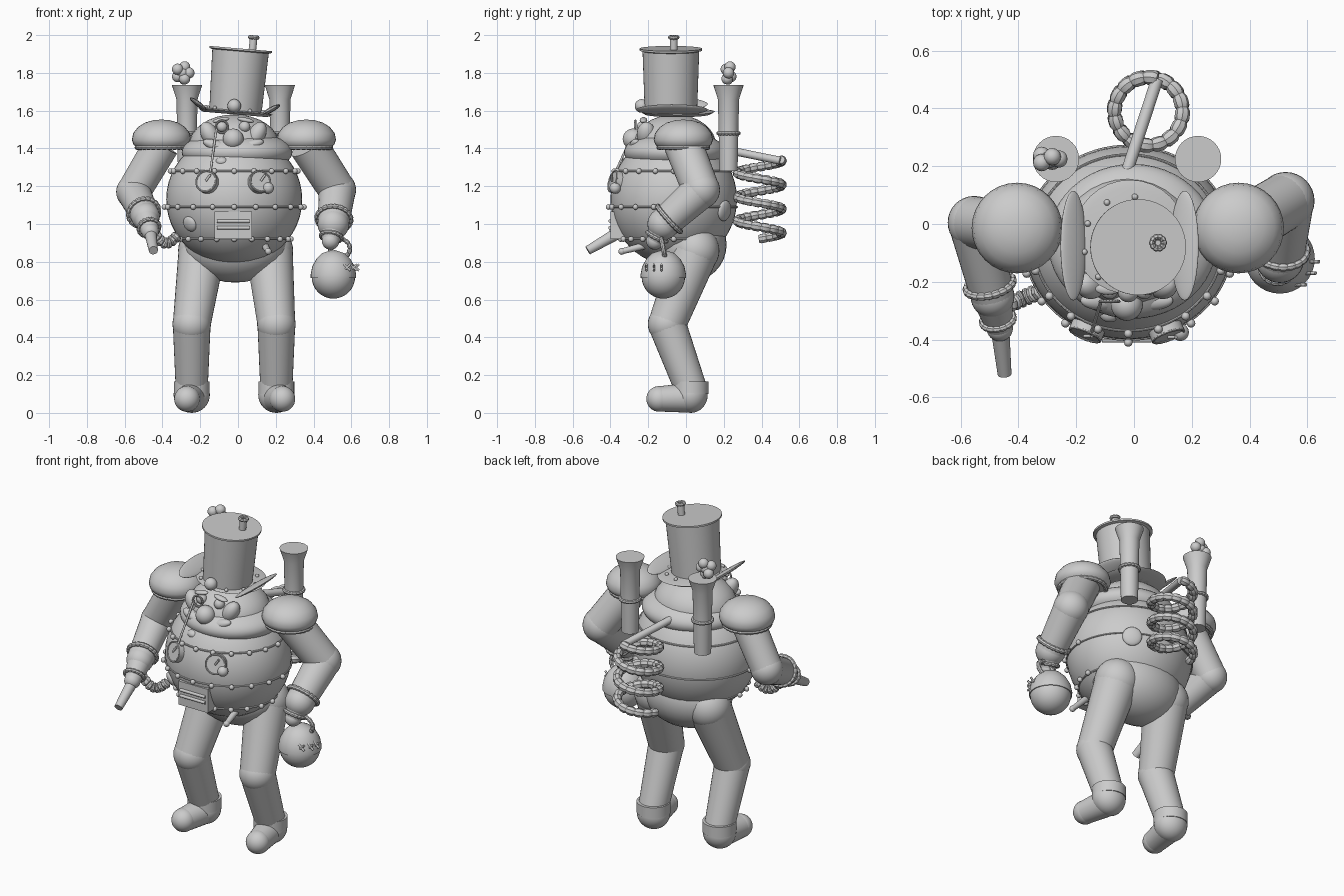
import bpy, bmesh, math
from math import sin, cos, pi, sqrt
from mathutils import Vector as V

if "Cube" in bpy.data.objects:
    bpy.data.objects.remove(bpy.data.objects["Cube"], do_unlink=True)

grey = bpy.data.materials.new("plain grey")
grey.use_nodes = True
grey.diffuse_color = (0.6, 0.6, 0.6, 1)
grey.node_tree.nodes["Principled BSDF"].inputs["Base Color"].default_value = grey.diffuse_color
parts = []


def add(name, mesh):
    ob = bpy.data.objects.new(name, mesh)
    bpy.context.collection.objects.link(ob)
    mesh.materials.clear()
    mesh.materials.append(grey)
    parts.append(ob)
    return ob


def from_bm(name, bm):
    bmesh.ops.recalc_face_normals(bm, faces=bm.faces)
    mesh = bpy.data.meshes.new(name)
    bm.to_mesh(mesh)
    bm.free()
    return add(name, mesh)


def ball(name, at, r, rot=(0, 0, 0), seg=32):
    bm = bmesh.new()
    bmesh.ops.create_uvsphere(bm, u_segments=seg, v_segments=seg // 2, radius=1)
    ob = from_bm(name, bm)
    ob.location = at
    ob.scale = (r, r, r) if isinstance(r, (int, float)) else r
    ob.rotation_euler = rot
    return ob


def lathe(name, at, profile, axis=(0, 0, 1), steps=32):
    bm = bmesh.new()
    vs = [bm.verts.new((r, 0, z)) for r, z in profile]
    es = [bm.edges.new(p) for p in zip(vs, vs[1:])]
    bmesh.ops.spin(bm, geom=vs + es, cent=(0, 0, 0), axis=(0, 0, 1),
                   angle=2 * pi, steps=steps, use_merge=False)
    bmesh.ops.remove_doubles(bm, verts=bm.verts, dist=1e-5)
    ob = from_bm(name, bm)
    ob.location = at
    ob.rotation_euler = V(axis).to_track_quat("Z", "Y").to_euler()
    return ob


def rod(name, a, b, r1, r2=None):
    d = V(b) - V(a)
    r2 = r1 if r2 is None else r2
    return lathe(name, a, [(0, 0), (r1, 0), (r2, d.length), (0, d.length)], d)


def tube(name, path, n, r, closed=False, rope=True):
    """Sweep a tube along path(t), t in 0..1, with n bulging rope segments."""
    cu = bpy.data.curves.new(name, "CURVE")
    cu.dimensions = "3D"
    cu.bevel_depth = r
    cu.bevel_resolution = 2
    cu.use_fill_caps = True
    sp = cu.splines.new("POLY")
    total = n * 4 + (0 if closed else 1)
    sp.points.add(total - 1)
    for i, p in enumerate(sp.points):
        p.co = (*path(i / (n * 4)), 1)
        p.radius = 0.78 if rope and i % 4 == 0 else 1
    sp.use_cyclic_u = closed
    ob = bpy.data.objects.new(name, cu)
    bpy.context.collection.objects.link(ob)
    deps = bpy.context.evaluated_depsgraph_get()
    mesh = bpy.data.meshes.new_from_object(ob.evaluated_get(deps))
    bpy.data.objects.remove(ob, do_unlink=True)
    return add(name, mesh)


def ring(name, at, axis, R, r, n=20):
    q = V(axis).to_track_quat("Z", "Y")
    return tube(name, lambda t: V(at) + q @ V((R * cos(2 * pi * t), R * sin(2 * pi * t), 0)), n, r, True)


# Belly, with helpers that find points on its surface
BC, BR = V((-0.02, -0.065, 1.13)), V((0.36, 0.335, 0.35))
ball("belly", BC, BR, seg=48)


def on_belly(x, z, side=-1):
    u, w = (x - BC.x) / BR.x, (z - BC.z) / BR.z
    v = side * sqrt(1 - u * u - w * w)
    return V((x, BC.y + v * BR.y, z)), V((u / BR.x, v / BR.y, w / BR.z)).normalized()


def belt(z, count):
    s = sqrt(1 - ((z - BC.z) / BR.z) ** 2)
    at = lambda a: V((BC.x + (BR.x * s + 0.002) * cos(a), BC.y + (BR.y * s + 0.002) * sin(a), z))
    tube("belly_seam", lambda t: at(2 * pi * t), 20, 0.005, True, False)
    for i in range(count):
        p = at(pi + pi * i / (count - 1))
        ball("belly_rivet", p + (p - V((BC.x, BC.y, z))).normalized() * 0.01, 0.015, seg=12)


belt(1.28, 11)
belt(1.09, 11)
belt(0.92, 11)

# Pelvis, collar and head
ball("pelvis", (-0.015, 0.01, 0.89), (0.275, 0.205, 0.2))
ball("collar", (-0.005, -0.06, 1.38), (0.293, 0.268, 0.115), seg=48)
ball("head", (-0.02, -0.06, 1.415), (0.24, 0.22, 0.165))

# Face
ball("nose", (-0.025, -0.28, 1.45), 0.055)
ball("mouth", (-0.085, -0.31, 1.33), (0.035, 0.03, 0.025))
for s in (-1, 1):
    ball("cheek", (-0.025 + s * 0.125, -0.21, 1.475), (0.045, 0.05, 0.07), (0, s * 0.5, 0))
    ball("moustache", (-0.025 + s * 0.08, -0.265, 1.41), (0.085, 0.035, 0.03), (0, -s * 0.35, 0))
    ball("eye", (-0.025 + s * 0.06, -0.23, 1.515), 0.03)
    ball("eyebrow", (-0.025 + s * 0.065, -0.225, 1.55), (0.045, 0.02, 0.013), (0, s * 0.2, 0))
ring("monocle", (-0.085, -0.268, 1.515), (0, 1, 0), 0.032, 0.006)
rod("monocle_chain", (-0.115, -0.27, 1.5), (-0.15, -0.385, 1.25), 0.006)

# Top hat
tilt = V((0.085, 0, 1)).normalized()
lathe("hat_brim", (-0.015, -0.045, 1.58), [(0, 0), (0.17, 0), (0.198, 0.015), (0.17, 0.022), (0, 0.022)], tilt)
for x, z, a in ((-0.21, 1.635, 0.65), (0.175, 1.605, -0.5)):
    ball("brim_flap", (x, -0.075, z), (0.055, 0.19, 0.014), (0, a, 0))
lathe("hat_crown", (-0.015, -0.08, 1.58),
      [(0, 0), (0.138, 0), (0.15, 0.335), (0.166, 0.34), (0.166, 0.35), (0, 0.35)], tilt, 48)
for i in range(10):
    a = 2 * pi * i / 10 + 0.2
    ball("hat_rivet", (-0.015 + 0.16 * cos(a), -0.065 + 0.16 * sin(a), 1.605 - 0.014 * cos(a)), 0.011, seg=12)
ball("hat_bauble", (-0.02, -0.235, 1.625), 0.036)
rod("hat_pipe", (0.075, -0.065, 1.91), (0.083, -0.065, 1.985), 0.02)
ring("hat_pipe_rim", (0.083, -0.065, 1.988), tilt, 0.02, 0.011, 10)

# Shoulder domes
for x in (-0.405, 0.362):
    lathe("shoulder_dome", (x, -0.014, 1.405),
          [(0, 0), (0.13, 0), (0.148, 0.015), (0.157, 0.04), (0.15, 0.075), (0.125, 0.108),
           (0.087, 0.132), (0.045, 0.144), (0, 0.148)])
    ring("shoulder_rope", (x, -0.014, 1.405), (0, 0, 1), 0.13, 0.013, 28)


# Arms: shoulder, elbow, wrist and fingertip of each
def arm(side, shoulder, elbow, wrist, tip, r):
    fore, hand = V(wrist) - V(elbow), V(tip) - V(wrist)
    rod(side + "_upper_arm", shoulder, elbow, r + 0.005, r)
    ball(side + "_elbow", elbow, r + 0.002)
    rod(side + "_forearm", elbow, wrist, r, r - 0.015)
    ring(side + "_forearm_rope", V(elbow) + fore * 0.85, fore, r - 0.008, 0.014)
    ball(side + "_wrist", wrist, r - 0.014)
    rod(side + "_hand", wrist, tip, r - 0.018, 0.045)
    ring(side + "_hand_rope", V(wrist) + hand * 0.75, hand, 0.055, 0.012, 16)
    ball(side + "_fist", tip, 0.046)


arm("right", (-0.405, -0.014, 1.42), (-0.553, 0.005, 1.17), (-0.49, -0.25, 1.04), (-0.465, -0.36, 0.96), 0.09)
arm("left", (0.37, -0.014, 1.42), (0.525, 0.08, 1.18), (0.505, -0.12, 1.0), (0.49, -0.165, 0.91), 0.098)

# Pipe gripped by the right hand, and its hose
rod("hand_pipe", (-0.467, -0.33, 0.97), (-0.448, -0.52, 0.86), 0.034, 0.024)
tube("hand_hose", lambda t: V((-0.46 + 0.14 * t, -0.29 + 0.06 * t, 0.98 - 0.06 * sin(pi * t) - 0.04 * t)), 7, 0.03)

# Pouch hanging from the left hand
PC = V((0.505, -0.12, 0.73))
ball("pouch_bottom", PC + V((0, 0, -0.01)), 0.115)
lathe("pouch_top", PC + V((0, 0, -0.015)),
      [(0, 0), (0.12, 0), (0.121, 0.015), (0.112, 0.06), (0.09, 0.1), (0.06, 0.13), (0, 0.15)])
ring("pouch_handle", PC + V((0.035, 0, 0.14)), (0, 1, 0.2), 0.052, 0.013, 12)
for dy in (-0.09, -0.05, -0.01):
    for s in (-1, 1):
        c = PC + V((sqrt(0.112 ** 2 - dy * dy), dy, 0.04))
        rod("pouch_stitch", c + V((-0.012, 0, -s * 0.016)), c + V((0.024, 0, s * 0.016)), 0.006)

# Legs and boots
for side, hip, x, toe in (("right", -0.19, -0.245, -0.27), ("left", 0.165, 0.203, 0.235)):
    knee, ankle = V((x, -0.1, 0.47)), V((x, 0.025, 0.13))
    ball(side + "_hip", (hip, 0.05, 0.86), 0.127)
    rod(side + "_thigh", (hip, 0.05, 0.86), knee, 0.125, 0.1)
    ball(side + "_knee", knee, 0.102)
    rod(side + "_shin", knee, ankle, 0.1, 0.085)
    rod(side + "_boot_cuff", (x, 0.025, 0.1), (x, 0.025, 0.165), 0.095)
    ball(side + "_heel", (x, 0.025, 0.096), (0.096, 0.09, 0.096))
    rod(side + "_foot", (x, 0.02, 0.08), (toe, -0.14, 0.074), 0.079, 0.067)
    ball(side + "_toe", (toe, -0.142, 0.074), 0.068)

# Back chimneys
for x in (-0.27, 0.222):
    lathe("chimney", (x, 0.225, 1.28),
          [(0, 0), (0.048, 0), (0.052, 0.2), (0.056, 0.38), (0.08, 0.455), (0, 0.455)])
    ring("chimney_rope", (x, 0.225, 1.48), (0, 0, 1), 0.054, 0.011, 18)
for i in range(6):
    a = 2 * pi * i / 5
    k = 0 if i == 5 else 0.033
    ball("smoke_puff", (-0.293 + k * cos(a), 0.225 + 0.4 * k * sin(2 * a), 1.8 + k * sin(a)), 0.03, seg=16)
ball("smoke_base", (-0.288, 0.225, 1.76), 0.022, seg=16)

# Spring coil on its support rod
rod("spring_support", (-0.025, 0.18, 1.4), (0.08, 0.5, 1.335), 0.021)
tube("spring_coil", lambda t: V((0.05 + 0.118 * cos(1.3 + 2 * pi * 3.3 * t),
                                 0.39 + 0.118 * sin(1.3 + 2 * pi * 3.3 * t), 1.34 - 0.42 * t)), 53, 0.026)

# Gauges and buttons on the belly
for name, x, z, r, side in (("gauge", -0.16, 1.22, 0.06, -1), ("gauge", 0.11, 1.22, 0.06, -1),
                            ("button", -0.255, 1.0, 0.042, -1), ("back_button", 0.185, 1.07, 0.055, 1)):
    p, n = on_belly(x, z, side)
    if name == "gauge":
        rod(name, p - n * 0.02, p + n * 0.025, r)
        ring("gauge_rim", p + n * 0.025, n, r - 0.004, 0.005, 16)
        rod("gauge_needle", p + n * 0.03, p + n * 0.03 + V((0.025, 0, 0.035)), 0.006)
    else:
        ob = ball(name, p, (r, r, 0.02))
        ob.rotation_euler = n.to_track_quat("Z", "Y").to_euler()
ball("gauge_knob", (0.16, -0.375, 1.19), 0.03)

# Furnace panel with slats, and a lever
bm = bmesh.new()
bmesh.ops.create_cube(bm, size=1)
panel = from_bm("furnace_panel", bm)
panel.location, panel.scale = (-0.025, -0.35, 0.993), (0.2, 0.1, 0.145)
for z in (0.98, 1.015):
    rod("panel_slat", (-0.11, -0.402, z), (0.06, -0.402, z), 0.009)
rod("lever", (0.14, -0.2, 0.89), (0.16, -0.34, 0.855), 0.02, 0.015)
ball("lever_tip", (0.16, -0.34, 0.855), 0.018, seg=16)

# Smooth shading with sharp rims
for ob in parts:
    ob.select_set(True)
bpy.context.view_layer.objects.active = parts[0]
bpy.ops.object.shade_smooth_by_angle(angle=math.radians(35))
